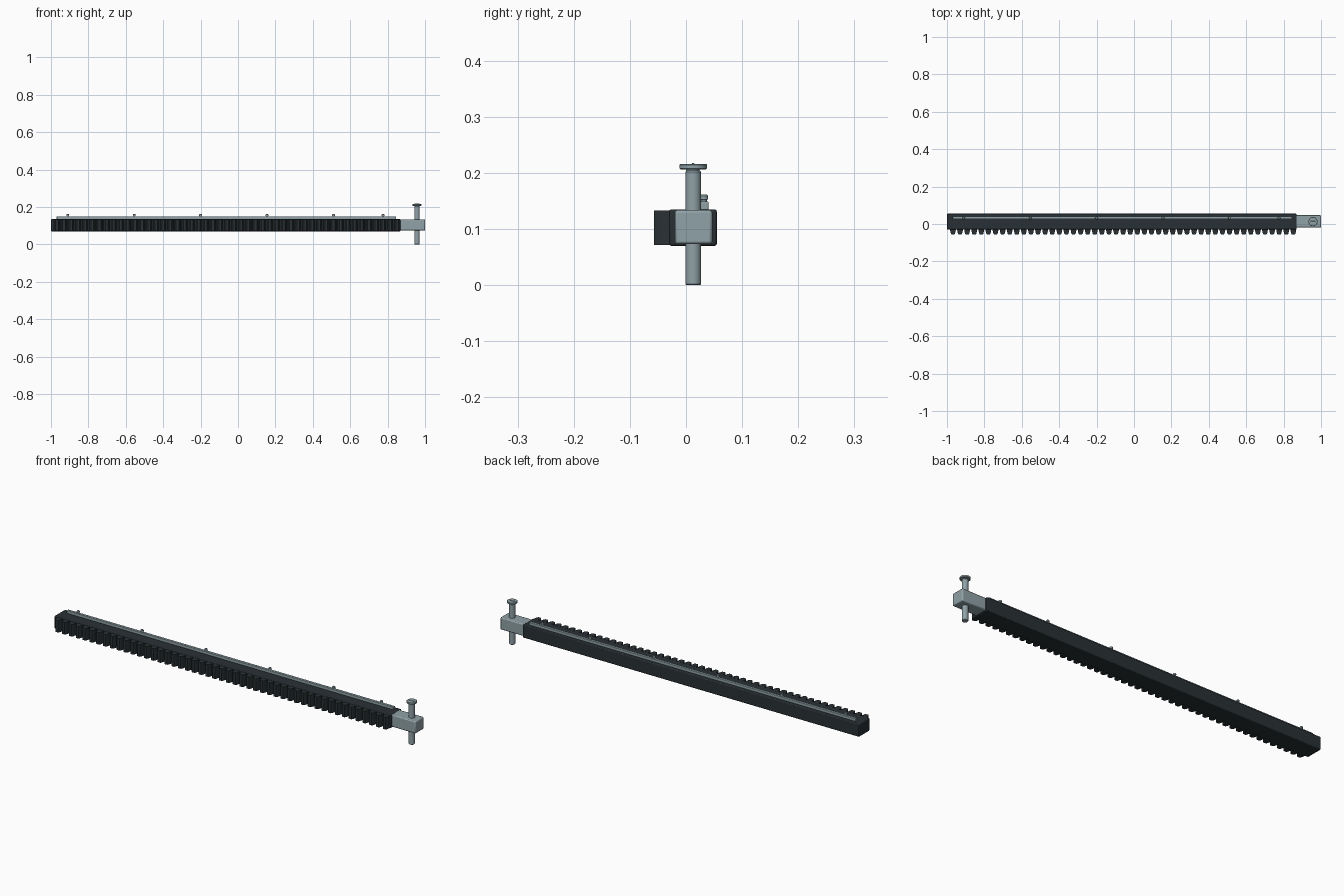
import bpy, bmesh, math
from mathutils import Matrix

if "Cube" in bpy.data.objects:
    bpy.data.objects.remove(bpy.data.objects["Cube"])

def material(name, rgb):
    m = bpy.data.materials.new(name)
    m.diffuse_color = (*rgb, 1)
    m.use_nodes = True
    m.node_tree.nodes["Principled BSDF"].inputs["Base Color"].default_value = m.diffuse_color
    return m

DARK = material("dark_polymer", (0.022, 0.03, 0.034))
STEEL = material("steel", (0.28, 0.36, 0.39))

def finish(bm, name, mat, bevel=0, segments=2):
    bmesh.ops.recalc_face_normals(bm, faces=bm.faces)
    me = bpy.data.meshes.new(name)
    bm.to_mesh(me)
    bm.free()
    me.materials.append(mat)
    ob = bpy.data.objects.new(name, me)
    bpy.context.collection.objects.link(ob)
    bpy.ops.object.select_all(action='DESELECT')
    ob.select_set(True)
    bpy.context.view_layer.objects.active = ob
    if bevel:
        mod = ob.modifiers.new("bevel", 'BEVEL')
        mod.width, mod.segments = bevel, segments
        mod.limit_method = 'ANGLE'
    bpy.ops.object.shade_smooth_by_angle(angle=math.radians(35))
    return ob

def box(name, lo, hi, mat, bevel=0):
    bm = bmesh.new()
    size = [b - a for a, b in zip(lo, hi)]
    mid = [(a + b) / 2 for a, b in zip(lo, hi)]
    bmesh.ops.create_cube(bm, size=1, matrix=Matrix.Translation(mid) @ Matrix.Diagonal((*size, 1)))
    return finish(bm, name, mat, bevel)

def lathe(name, profile, x, y, mat, sides=32):
    # profile: (radius, z) pairs from bottom to top, spun around a vertical axis
    bm = bmesh.new()
    rings = [[bm.verts.new((x + r * math.cos(2 * math.pi * i / sides),
                            y + r * math.sin(2 * math.pi * i / sides), z))
              for i in range(sides)] for r, z in profile]
    for a, b in zip(rings, rings[1:]):
        for i in range(sides):
            j = (i + 1) % sides
            bm.faces.new((a[i], a[j], b[j], b[i]))
    bm.faces.new(rings[0][::-1])
    bm.faces.new(rings[-1])
    return finish(bm, name, mat)

# Long bar body
box("rack_body", (-1.0, -0.030, 0.070), (0.87, 0.055, 0.135), DARK, 0.004)

# Row of tapered, rounded teeth along the front
TEETH, FIRST, LAST = 49, -0.968, 0.852
profile = [(-0.016, -0.026), (-0.0145, -0.038), (-0.011, -0.052), (-0.007, -0.057),
           (0.007, -0.057), (0.011, -0.052), (0.0145, -0.038), (0.016, -0.026)]
bm = bmesh.new()
for k in range(TEETH):
    cx = FIRST + (LAST - FIRST) * k / (TEETH - 1)
    low = [bm.verts.new((cx + x, y, 0.072)) for x, y in profile]
    top = [bm.verts.new((cx + x, y, 0.133)) for x, y in profile]
    bm.faces.new(low[::-1])
    bm.faces.new(top)
    for i in range(len(profile)):
        j = (i + 1) % len(profile)
        bm.faces.new((low[i], low[j], top[j], top[i]))
finish(bm, "rack_teeth", DARK)

# Mounting strip on top with its screws
box("top_strip", (-0.97, 0.026, 0.134), (0.845, 0.040, 0.149), STEEL, 0.002)
for k, x in enumerate((-0.91, -0.555, -0.2, 0.155, 0.51, 0.775)):
    lathe(f"strip_screw_{k + 1}", [(0.005, 0.140), (0.005, 0.152), (0.0075, 0.153),
                                   (0.0075, 0.159), (0.005, 0.162)], x, 0.032, STEEL, 16)

# End block carrying the vertical pin
box("end_block", (0.86, -0.020, 0.073), (1.0, 0.047, 0.134), STEEL, 0.005)

# Pin shaft with chamfered ends
PX, PY = 0.957, 0.0128
lathe("pin_shaft", [(0.0125, 0.0), (0.014, 0.002), (0.014, 0.202), (0.0125, 0.204),
                    (0.0115, 0.204), (0.0115, 0.208)], PX, PY, STEEL)

# Flanged pin head with a raised bar across it
lathe("pin_head", [(0.022, 0.206), (0.0245, 0.208), (0.0245, 0.2145), (0.023, 0.216)], PX, PY, STEEL)
box("pin_head_bar", (PX - 0.014, PY - 0.002, 0.214), (PX + 0.014, PY + 0.002, 0.2175), STEEL, 0.0008)
